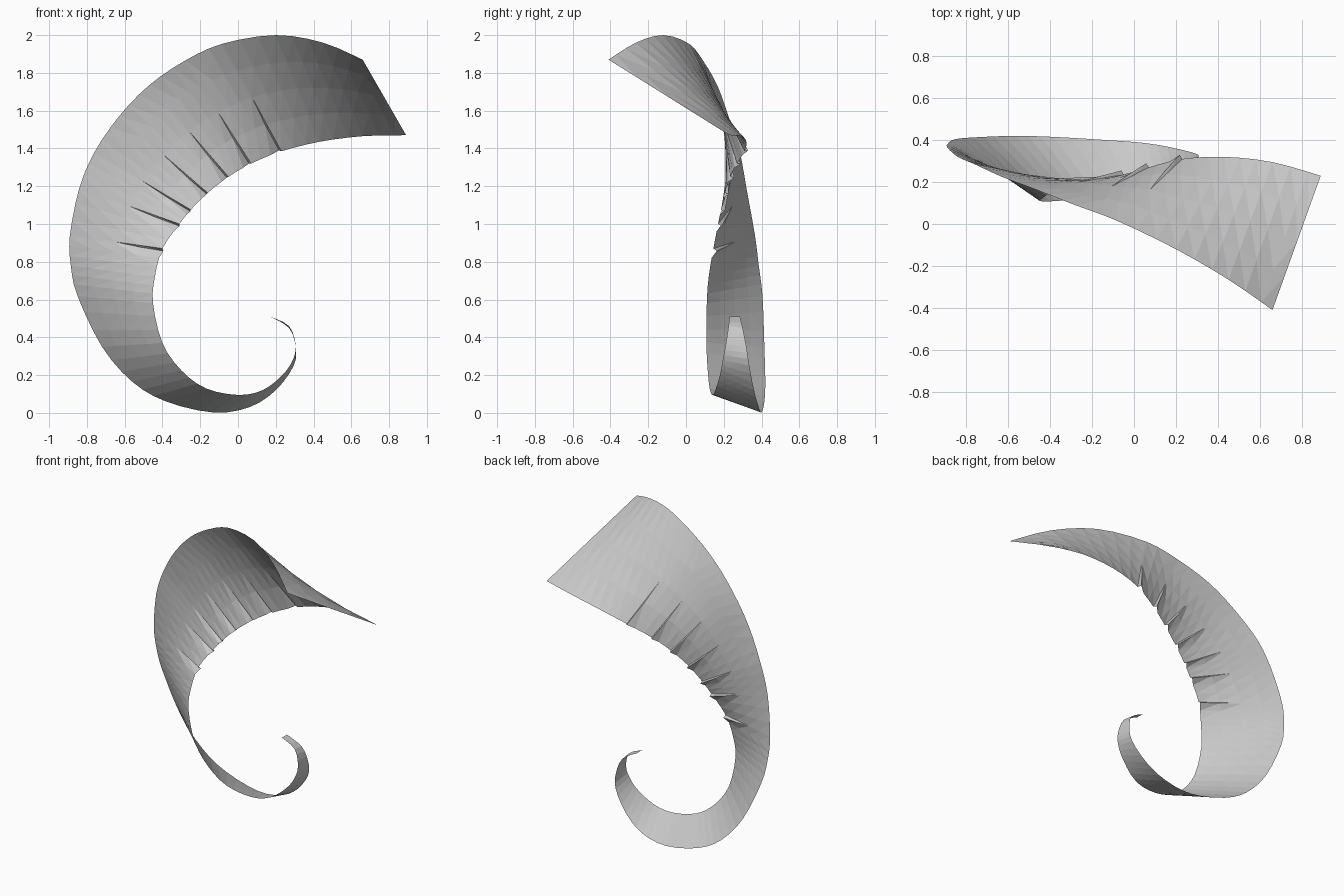
import bpy, bmesh
from mathutils import Vector

if "Cube" in bpy.data.objects:
    bpy.data.objects.remove(bpy.data.objects["Cube"])

# Matching stations along the ribbon: outer rim x, y, z, then inner rim x, y, z
STATIONS = [
    (.66, -.41, 1.87, .89, .23, 1.47), (.45, -.265, 1.96, .66, .295, 1.465),
    (.2, -.12, 2.0, .43, .32, 1.435), (-.08, .015, 1.955, .23, .31, 1.385),
    (-.28, .09, 1.865, .07, .27, 1.32), (-.47, .165, 1.735, -.05, .235, 1.25),
    (-.63, .225, 1.57, -.16, .205, 1.165), (-.76, .285, 1.38, -.25, .185, 1.075),
    (-.84, .32, 1.19, -.31, .17, 1.0), (-.89, .365, .94, -.4, .145, .87),
    (-.885, .385, .78, -.44, .12, .72), (-.85, .405, .62, -.45, .11, .58),
    (-.72, .415, .35, -.4, .108, .37), (-.56, .42, .165, -.3, .115, .225),
    (-.38, .415, .06, -.17, .125, .13), (-.13, .40, .002, 0, .14, .095),
    (.06, .385, .03, .13, .155, .12), (.2, .36, .12, .235, .18, .2),
    (.295, .335, .25, .29, .195, .28), (.305, .32, .35, .305, .21, .36),
    (.27, .30, .45, .27, .225, .46), (.17, .285, .51, .17, .23, .51)]
PLEATS = range(3, 10)      # stations that carry a small pleat on the inner rim
COLUMNS = (0, .25, .5, .75, 1)
STEPS = 3


def rims(t):
    """Smooth interpolation of both rims at station parameter t."""
    last = len(STATIONS) - 1
    i = min(int(t), last - 1)
    f = t - i
    a, b, c, d = (STATIONS[max(0, min(last, i + k))] for k in (-1, 0, 1, 2))
    p = [.5 * (2 * q + (r - o) * f + (2 * o - 5 * q + 4 * r - s) * f * f
               + (3 * q - o - 3 * r + s) * f ** 3) for o, q, r, s in zip(a, b, c, d)]
    return Vector(p[:3]), Vector(p[3:])


# Row parameters, each with the pleat depth applied to it
rows = []
for s in range(len(STATIONS) - 1):
    for k in range(STEPS):
        rows.append((s + k / STEPS, 0))
        if k == 0 and s in PLEATS:
            rows.append((s + .04, .022))
rows.append((len(STATIONS) - 1, 0))

bm = bmesh.new()
grid = []
for t, depth in rows:
    outer, inner = rims(t)
    ahead = rims(min(t + .1, len(STATIONS) - 1))[1] - rims(max(t - .1, 0))[1]
    normal = (inner - outer).cross(ahead).normalized()
    line = []
    for u in COLUMNS:
        lift = depth * max(0, 2 * u - 1)
        line.append(bm.verts.new(outer.lerp(inner, u) + normal * lift))
    grid.append(line)

# Flat facets between neighbouring rows
for r0, r1 in zip(grid, grid[1:]):
    for j in range(len(COLUMNS) - 1):
        bm.faces.new((r0[j], r0[j + 1], r1[j + 1], r1[j]))
bmesh.ops.triangulate(bm, faces=bm.faces[:])

mesh = bpy.data.meshes.new("curled_ribbon")
bm.to_mesh(mesh)
bm.free()
grey = bpy.data.materials.new("light_grey")
grey.diffuse_color = (.6, .6, .6, 1)
grey.use_nodes = True
grey.node_tree.nodes["Principled BSDF"].inputs["Base Color"].default_value = grey.diffuse_color
mesh.materials.append(grey)
ribbon = bpy.data.objects.new("curled_ribbon", mesh)
bpy.context.collection.objects.link(ribbon)
